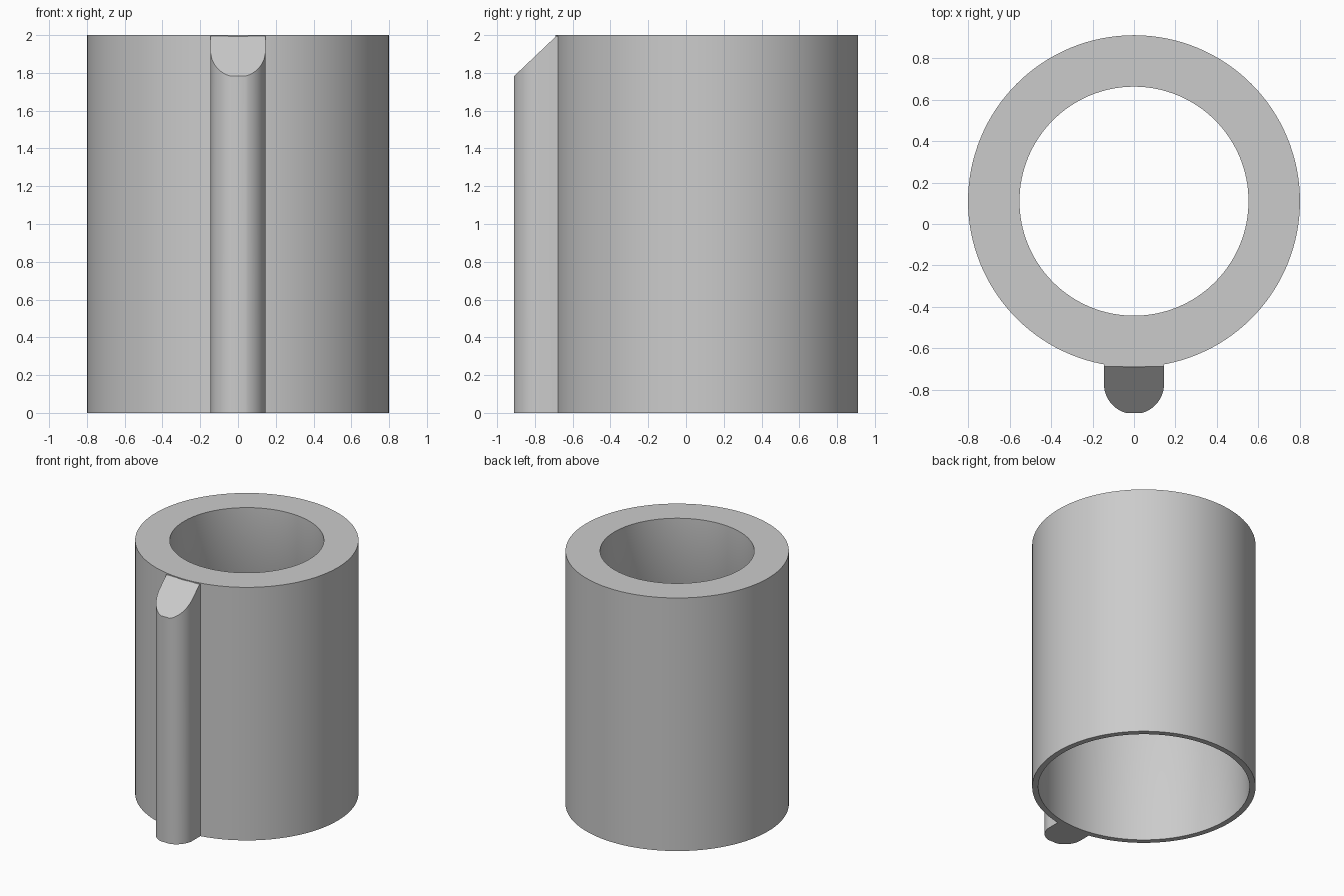
import bpy, bmesh, math

cube = bpy.data.objects.get("Cube")
if cube:
    bpy.data.objects.remove(cube, do_unlink=True)

CENTRE_Y = 0.11
SEGMENTS = 128

grey = bpy.data.materials.new("plain grey")
grey.use_nodes = True
grey.diffuse_color = (0.6, 0.6, 0.6, 1)
grey.node_tree.nodes["Principled BSDF"].inputs["Base Color"].default_value = grey.diffuse_color


def finish(name, bm):
    bmesh.ops.recalc_face_normals(bm, faces=bm.faces)
    mesh = bpy.data.meshes.new(name)
    bm.to_mesh(mesh)
    bm.free()
    mesh.materials.append(grey)
    obj = bpy.data.objects.new(name, mesh)
    bpy.context.collection.objects.link(obj)
    bpy.ops.object.select_all(action="DESELECT")
    obj.select_set(True)
    bpy.context.view_layer.objects.active = obj
    bpy.ops.object.shade_smooth_by_angle(angle=math.radians(30))


# Sleeve: closed wall profile (radius, height) turned about the upright axis;
# a narrow upper bore flares into a wide lower bore with a thin wall
profile = [(0.8, 0), (0.8, 2), (0.552, 2), (0.552, 1.5), (0.757, 1.0), (0.757, 0)]
bm = bmesh.new()
rings = []
for i in range(SEGMENTS):
    a = 2 * math.pi * i / SEGMENTS
    rings.append([bm.verts.new((r * math.cos(a), CENTRE_Y + r * math.sin(a), z))
                  for r, z in profile])
for i, ring in enumerate(rings):
    after = rings[(i + 1) % SEGMENTS]
    for j in range(len(profile)):
        k = (j + 1) % len(profile)
        bm.faces.new((ring[j], after[j], after[k], ring[k]))
finish("sleeve", bm)

# Front rib: half-round outline with a narrow flat nose,
# and a sloping top that meets the sleeve just under its rim
RADIUS, FLAT, STEPS = 0.145, 0.04, 14
FRONT, MEET, BACK = -0.91, -0.688, -0.66
NOSE_TOP, RIB_TOP = 1.783, 1.994
ROUND_Y = FRONT + math.sqrt(RADIUS ** 2 - FLAT ** 2)
side = [(RADIUS, MEET)]
for i in range(STEPS + 1):
    a = math.acos(FLAT / RADIUS) * i / STEPS
    side.append((RADIUS * math.cos(a), ROUND_Y - RADIUS * math.sin(a)))
outline = side + [(-x, y) for x, y in reversed(side)]
outline += [(-RADIUS, BACK), (RADIUS, BACK)]


def rib_height(y):
    return min(RIB_TOP, NOSE_TOP + (y - FRONT) * (RIB_TOP - NOSE_TOP) / (MEET - FRONT))


bm = bmesh.new()
low = [bm.verts.new((x, y, 0)) for x, y in outline]
high = [bm.verts.new((x, y, rib_height(y))) for x, y in outline]
for i in range(len(outline)):
    k = (i + 1) % len(outline)
    bm.faces.new((low[i], low[k], high[k], high[i]))
bm.faces.new(low)
bm.faces.new(high[:-2])
bm.faces.new((high[0], high[-3], high[-2], high[-1]))
finish("front_rib", bm)
